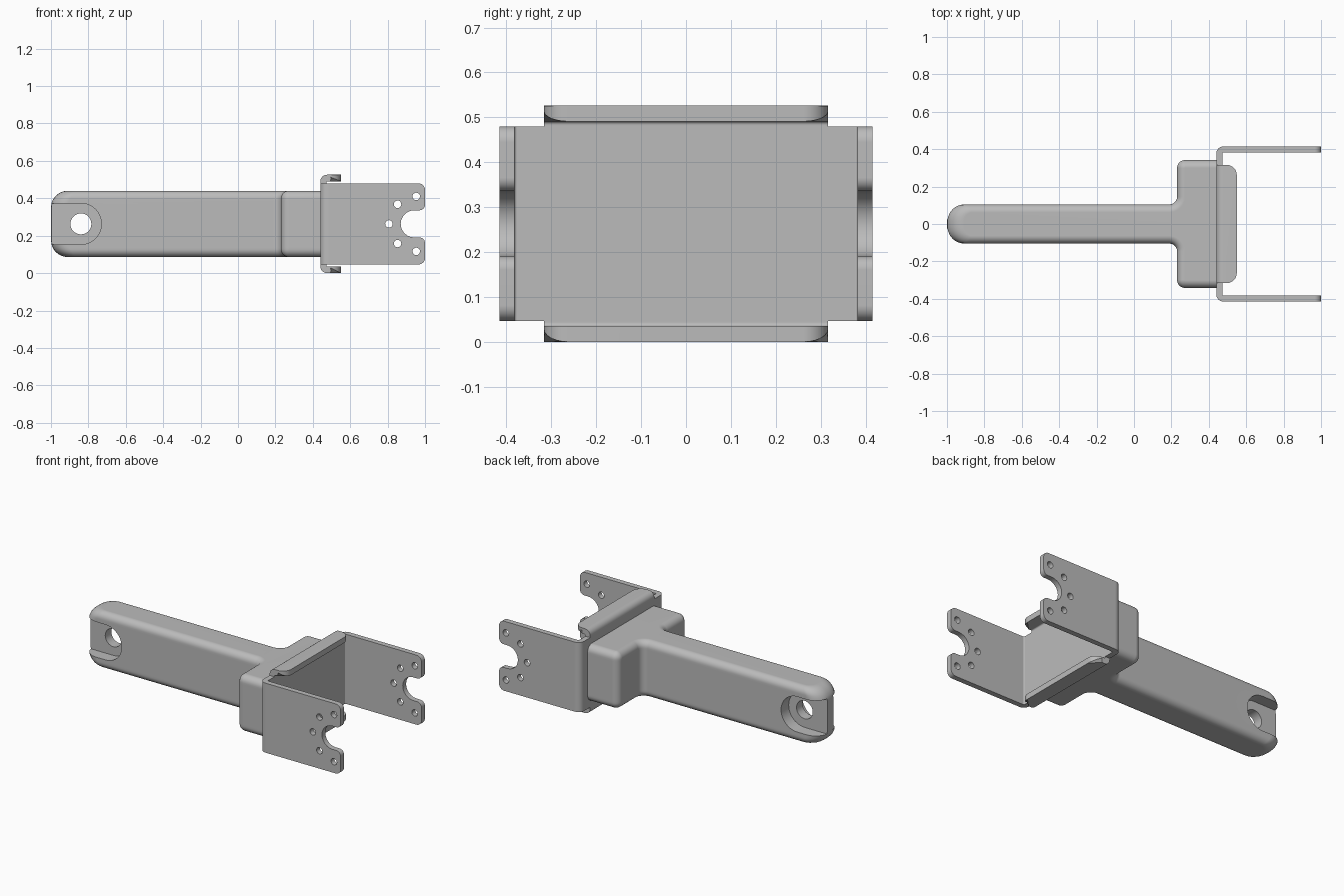
import bpy, bmesh
from math import pi, sin, cos, sqrt
from mathutils import Matrix, Vector

if "Cube" in bpy.data.objects:
    bpy.data.objects.remove(bpy.data.objects["Cube"])

CZ = 0.263          # height of the centre line
HALF = 0.177        # half height of the handle

steel = bpy.data.materials.new("grey steel")
steel.use_nodes = True
grey = (0.5, 0.5, 0.5, 1)
steel.diffuse_color = grey
steel.node_tree.nodes["Principled BSDF"].inputs["Base Color"].default_value = grey


def rounded(corners, steps=6):
    """Outline from right-angled corners (x, y, radius)."""
    out = []
    for i, (x, y, r) in enumerate(corners):
        p = Vector((x, y))
        u = (Vector(corners[i - 1][:2]) - p).normalized()
        v = (Vector(corners[(i + 1) % len(corners)][:2]) - p).normalized()
        if r <= 0:
            out.append(p)
            continue
        c = p + r * (u + v)
        for k in range(steps + 1):
            a = pi / 2 * k / steps
            out.append(c - r * (v * cos(a) + u * sin(a)))
    return out


def circle(x, y, r, n=32):
    return [Vector((x + r * cos(2 * pi * k / n), y + r * sin(2 * pi * k / n))) for k in range(n)]


def activate(obj):
    bpy.ops.object.select_all(action='DESELECT')
    obj.select_set(True)
    bpy.context.view_layer.objects.active = obj


def prism(name, loops, axis, lo, hi):
    """Extrude an outline with holes along Y or Z."""
    curve = bpy.data.curves.new(name, 'CURVE')
    curve.dimensions = '2D'
    curve.fill_mode = 'BOTH'
    curve.extrude = (hi - lo) / 2
    for loop in loops:
        spline = curve.splines.new('POLY')
        spline.points.add(len(loop) - 1)
        for point, co in zip(spline.points, loop):
            point.co = (co.x, co.y, 0, 1)
        spline.use_cyclic_u = True
    obj = bpy.data.objects.new(name, curve)
    bpy.context.collection.objects.link(obj)
    activate(obj)
    bpy.ops.object.convert(target='MESH')
    obj = bpy.context.view_layer.objects.active
    mid = (lo + hi) / 2
    if axis == 'Y':
        obj.data.transform(Matrix.Translation((0, mid, 0)) @ Matrix.Rotation(pi / 2, 4, 'X'))
    else:
        obj.data.transform(Matrix.Translation((0, 0, mid)))
    bm = bmesh.new()
    bm.from_mesh(obj.data)
    bmesh.ops.remove_doubles(bm, verts=bm.verts, dist=0.0001)
    bmesh.ops.recalc_face_normals(bm, faces=bm.faces)
    bm.to_mesh(obj.data)
    bm.free()
    return obj


def finish(obj):
    obj.data.materials.clear()
    obj.data.materials.append(steel)
    activate(obj)
    bpy.ops.object.shade_smooth_by_angle(angle=pi / 6)
    mod = obj.modifiers.new("even shading", 'WEIGHTED_NORMAL')
    mod.keep_sharp = True


def inset(depth, r):
    """How far a fillet of radius r pulls in at a depth below the face."""
    return r - sqrt(max(0, r * r - (r - depth) ** 2)) if depth < r else 0


# Handle: T-shaped outline lofted through layers that round its rims
SIDE, END = 0.042, 0.09


def handle_outline(depth):
    s, e = inset(depth, SIDE), inset(depth, END)
    x0, x1, x2 = -1 + e, 0.23 + s, 0.44
    y0, y1 = 0.105 - s, 0.342 - s
    nose, corner, crook = END - s, 0.043 - s, 0.04 + s
    return rounded([(x0, -y0, nose), (x1, -y0, crook), (x1, -y1, corner), (x2, -y1, 0),
                    (x2, y1, 0), (x1, y1, corner), (x1, y0, crook), (x0, y0, nose)])


depths = sorted([SIDE * (1 - cos(pi / 2 * k / 7)) for k in range(8)] + [0.053, 0.065, END])
layers = [(CZ - HALF + d, d) for d in depths] + [(CZ + HALF - d, d) for d in reversed(depths)]
bm = bmesh.new()
rings = [[bm.verts.new((p.x, p.y, z)) for p in handle_outline(d)] for z, d in layers]
for low, high in zip(rings, rings[1:]):
    for i in range(len(low)):
        bm.faces.new((low[i - 1], low[i], high[i], high[i - 1]))
bm.faces.new(rings[0])
bm.faces.new(rings[-1])
bmesh.ops.recalc_face_normals(bm, faces=bm.faces)
mesh = bpy.data.meshes.new("handle")
bm.to_mesh(mesh)
bm.free()
handle = bpy.data.objects.new("handle", mesh)
bpy.context.collection.objects.link(handle)

# Pivot hole and open-ended recesses on both sides of the handle tip
PX, PR = -0.84, 0.11
slot = rounded([(-1.1, CZ - PR, 0), (PX + PR, CZ - PR, PR), (PX + PR, CZ + PR, PR), (-1.1, CZ + PR, 0)], 10)
cutters = [prism("recess_cutter", [slot], 'Y', 0.03, 0.2),
           prism("recess_cutter", [slot], 'Y', -0.2, -0.03),
           prism("hole_cutter", [circle(PX, CZ, 0.056)], 'Y', -0.3, 0.3)]
for cutter in cutters:
    cutter.hide_render = True
    mod = handle.modifiers.new("cut", 'BOOLEAN')
    mod.operation = 'DIFFERENCE'
    mod.solver = 'EXACT'
    mod.object = cutter
    activate(handle)
    bpy.ops.object.modifier_apply(modifier=mod.name)
    bpy.data.objects.remove(cutter)
finish(handle)

# Bracket back plate with its two side bends
T, W, H = 0.033, 0.415, 0.217
XB = 0.44
bend = XB + 0.045
finish(prism("bracket_back", [rounded([
    (XB, -W, 0.038), (bend, -W, 0), (bend, T - W, 0), (XB + T, T - W, 0.006),
    (XB + T, W - T, 0.006), (bend, W - T, 0), (bend, W, 0), (XB, W, 0.038)])],
    'Z', CZ - H, CZ + H))

# Side plates: notched end and five screw holes
N = 0.0725
plate = rounded([(bend, CZ - H, 0), (1, CZ - H, 0.035), (1, CZ - N, 0.03), (0.87, CZ - N, N),
                 (0.87, CZ + N, N), (1, CZ + N, 0.03), (1, CZ + H, 0.035), (bend, CZ + H, 0)])
holes = [(0.807, 0), (0.853, 0.105), (0.853, -0.105), (0.953, 0.147), (0.953, -0.147)]
loops = [plate] + [circle(x, CZ + z, 0.02, 20) for x, z in holes]
finish(prism("left_side_plate", loops, 'Y', W - T, W))
finish(prism("right_side_plate", loops, 'Y', -W, T - W))

# Short bent lips above and below the back plate
for name, s in (("top_lip", 1), ("bottom_lip", -1)):
    top, tip = CZ + s * 0.263, 0.55
    under, base = top - s * 0.035, CZ + s * H
    lip = prism(name, [rounded([(XB, base, 0), (XB, top, 0.036), (tip, top, 0), (tip, under, 0),
                                (XB + T, under, 0.008), (XB + T, base, 0)])], 'Y', -0.316, 0.316)
    bm = bmesh.new()
    bm.from_mesh(lip.data)
    ends = [e for e in bm.edges if all(v.co.x > tip - 0.001 for v in e.verts)
            and abs(e.verts[0].co.y - e.verts[1].co.y) < 0.001]
    bmesh.ops.bevel(bm, geom=ends, offset=0.055, segments=6, profile=0.5, affect='EDGES')
    bm.to_mesh(lip.data)
    bm.free()
    finish(lip)
